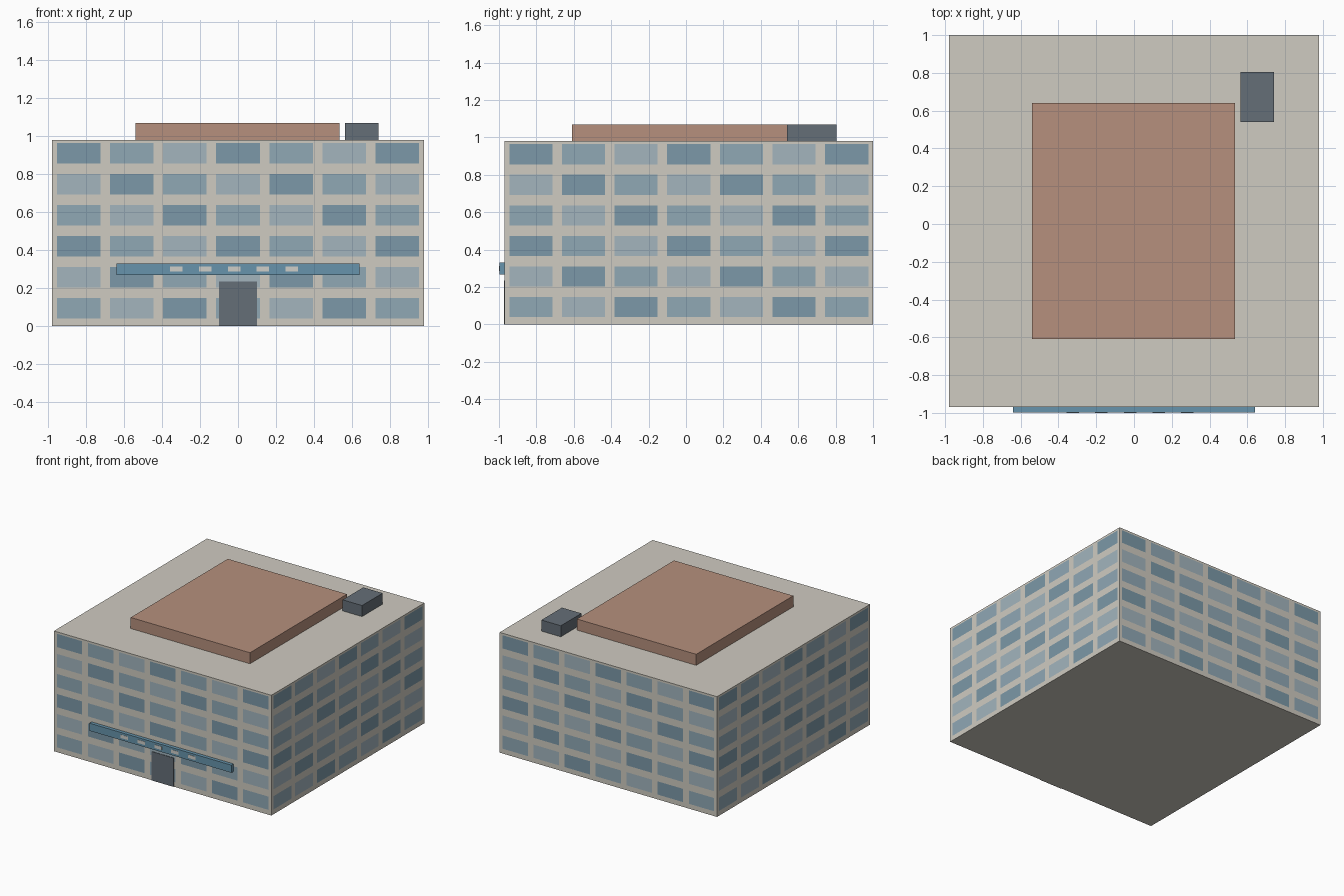
import bpy, bmesh
from mathutils import Vector

if "Cube" in bpy.data.objects:
    bpy.data.objects.remove(bpy.data.objects["Cube"])


def material(name, hex_rgb):
    # sRGB hex to linear diffuse colour
    rgb = [int(hex_rgb[i:i + 2], 16) / 255 for i in (0, 2, 4)]
    mat = bpy.data.materials.new(name)
    mat.diffuse_color = [((c + 0.055) / 1.055) ** 2.4 for c in rgb] + [1]
    mat.use_nodes = True
    mat.node_tree.nodes["Principled BSDF"].inputs["Base Color"].default_value = mat.diffuse_color
    return mat


def finish(name, bm, mats):
    mesh = bpy.data.meshes.new(name)
    bm.normal_update()
    bm.to_mesh(mesh)
    bm.free()
    for m in mats:
        mesh.materials.append(m)
    obj = bpy.data.objects.new(name, mesh)
    bpy.context.collection.objects.link(obj)
    return obj


def box(name, lo, hi, mat):
    lo, hi = Vector(lo), Vector(hi)
    bm = bmesh.new()
    bmesh.ops.create_cube(bm, size=1)
    bmesh.ops.scale(bm, vec=hi - lo, verts=bm.verts)
    bmesh.ops.translate(bm, vec=(lo + hi) / 2, verts=bm.verts)
    return finish(name, bm, [mat])


wall = material("wall", "CFCBC1")
glass = [material("glass_dark", "7C99A8"), material("glass_mid", "90A8B5"),
         material("glass_light", "A3B5BE")]
terracotta = material("terracotta", "B6907D")
slate = material("slate", "656E77")
blue = material("canopy_blue", "6794AC")
pale = material("pale_panel", "CFCFC9")

X, Y0, Y1, H = 0.98, -0.97, 1.0, 0.98
COLS, ROWS = 7, 6

# Main block: a perimeter ring lofted through the floor levels, windows flush
corners = [Vector((-X, Y0)), Vector((X, Y0)), Vector((X, Y1)), Vector((-X, Y1))]
cuts = [0] + [(c + f) / COLS for c in range(COLS) for f in (0.09, 0.91)]
levels = [0] + [(r + f) * H / ROWS for r in range(ROWS) for f in (0.24, 0.90)] + [H]
ring = [corners[s].lerp(corners[(s + 1) % 4], t) for s in range(4) for t in cuts]
n = len(ring)

bm = bmesh.new()
grid = [[bm.verts.new((p.x, p.y, z)) for p in ring] for z in levels]
for j in range(len(levels) - 1):
    for k in range(n):
        k2 = (k + 1) % n
        face = bm.faces.new((grid[j][k], grid[j][k2], grid[j + 1][k2], grid[j + 1][k]))
        seg = k % len(cuts)
        if seg % 2 and j % 2:
            col, row = seg // 2, j // 2
            face.material_index = 1 + (col - (ROWS - 1 - row)) % 3
bm.faces.new(grid[0][::-1])
bm.faces.new(grid[-1])
finish("main_block", bm, [wall] + glass)

# Rooftop volumes
box("roof_storey", (-0.54, -0.61, H), (0.535, 0.64, 1.07), terracotta)
box("roof_plant_unit", (0.565, 0.54, H), (0.74, 0.805, 1.07), slate)

# Entrance door and fascia band with blank pale panels
box("entrance_door", (-0.10, -0.974, 0), (0.10, Y0, 0.235), slate)
box("entrance_fascia", (-0.64, -0.998, 0.268), (0.64, Y0, 0.33), blue)
for i in range(5):
    cx = -0.325 + i * 0.152
    box(f"fascia_panel_{i + 1}", (cx - 0.033, -1.0, 0.286), (cx + 0.033, -0.997, 0.313), pale)
